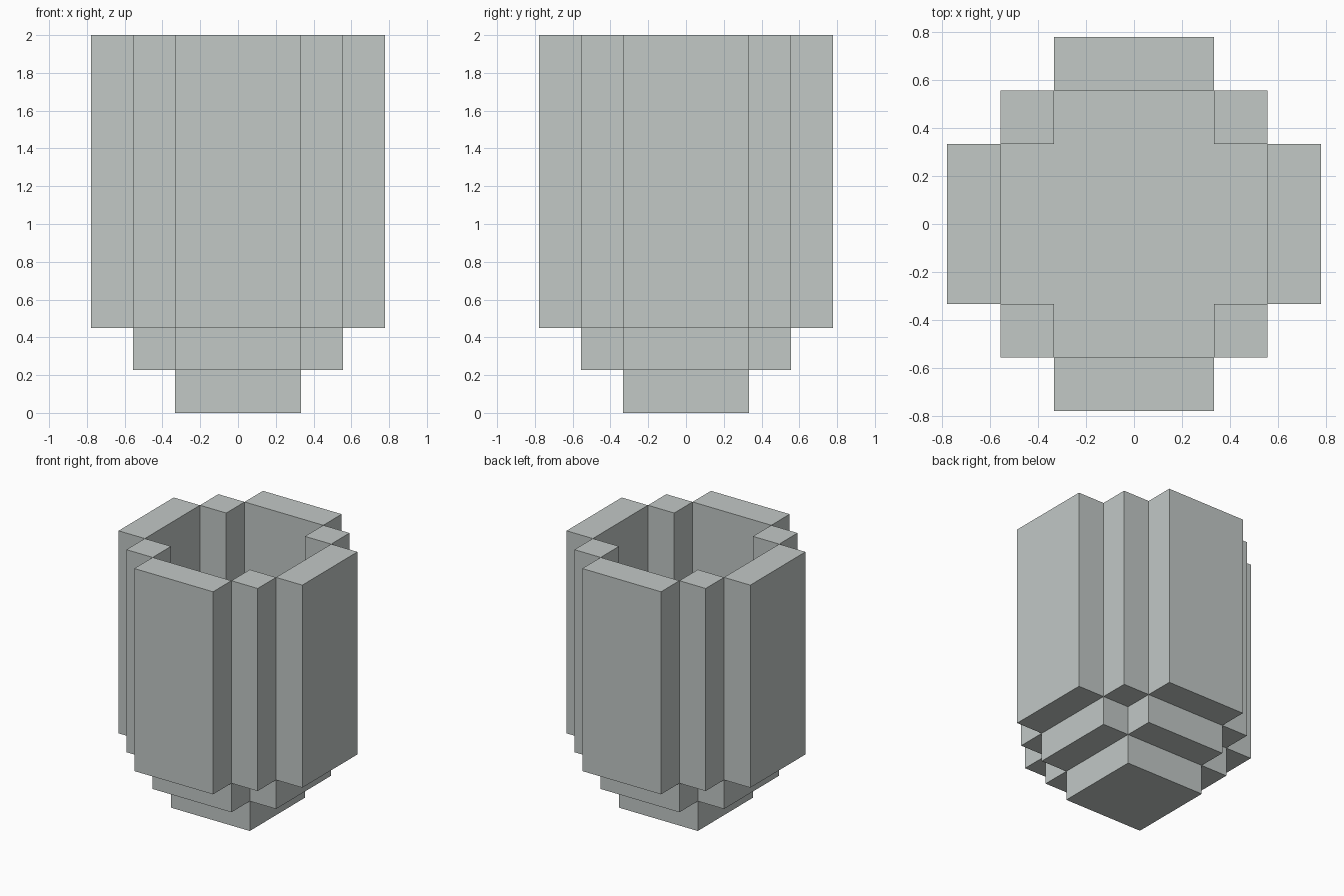
import bpy, bmesh

if "Cube" in bpy.data.objects:
    bpy.data.objects.remove(bpy.data.objects["Cube"])

U = 2 / 9                               # block size
A, B, C = 1.5 * U, 2.5 * U, 3.5 * U     # half widths of the three steps
Z1, Z2, TOP = 0.228, 0.45, 2.0          # foot top, floor top, rim

stone = bpy.data.materials.new("pale_grey")
stone.diffuse_color = (0.54, 0.58, 0.565, 1)
stone.use_nodes = True
stone.node_tree.nodes["Principled BSDF"].inputs["Base Color"].default_value = stone.diffuse_color


def prism(name, outline, z0, z1):
    """Extrude a counter-clockwise outline from z0 to z1."""
    bm = bmesh.new()
    face = bm.faces.new([bm.verts.new((x, y, z0)) for x, y in outline])
    top = bmesh.ops.extrude_face_region(bm, geom=[face])["geom"]
    verts = [v for v in top if isinstance(v, bmesh.types.BMVert)]
    bmesh.ops.translate(bm, verts=verts, vec=(0, 0, z1 - z0))
    bmesh.ops.recalc_face_normals(bm, faces=bm.faces)
    mesh = bpy.data.meshes.new(name)
    bm.to_mesh(mesh)
    bm.free()
    mesh.materials.append(stone)
    obj = bpy.data.objects.new(name, mesh)
    bpy.context.collection.objects.link(obj)
    return obj


def rect(x0, x1, y0, y1):
    return [(x0, y0), (x1, y0), (x1, y1), (x0, y1)]


# Square foot
prism("foot", rect(-A, A, -A, A), 0, Z1)

# Cross-shaped floor slab, one notched corner turned four times
cross = []
corner = [(B, -A), (B, A), (A, A)]
for _ in range(4):
    cross += corner
    corner = [(-y, x) for x, y in corner]
prism("floor_slab", cross, Z1, Z2)

# Four wall panels and four corner posts around the opening
for side, (sx, sy) in {"right": (1, 0), "left": (-1, 0),
                       "back": (0, 1), "front": (0, -1)}.items():
    x, y = sx * 3 * U, sy * 3 * U
    hx, hy = (U / 2, A) if sx else (A, U / 2)
    prism(side + "_wall", rect(x - hx, x + hx, y - hy, y + hy), Z2, TOP)

for sx, lr in ((-1, "left"), (1, "right")):
    for sy, fb in ((-1, "front"), (1, "back")):
        x, y, h = sx * 2 * U, sy * 2 * U, U / 2
        prism(f"{fb}_{lr}_post", rect(x - h, x + h, y - h, y + h), Z2, TOP)
